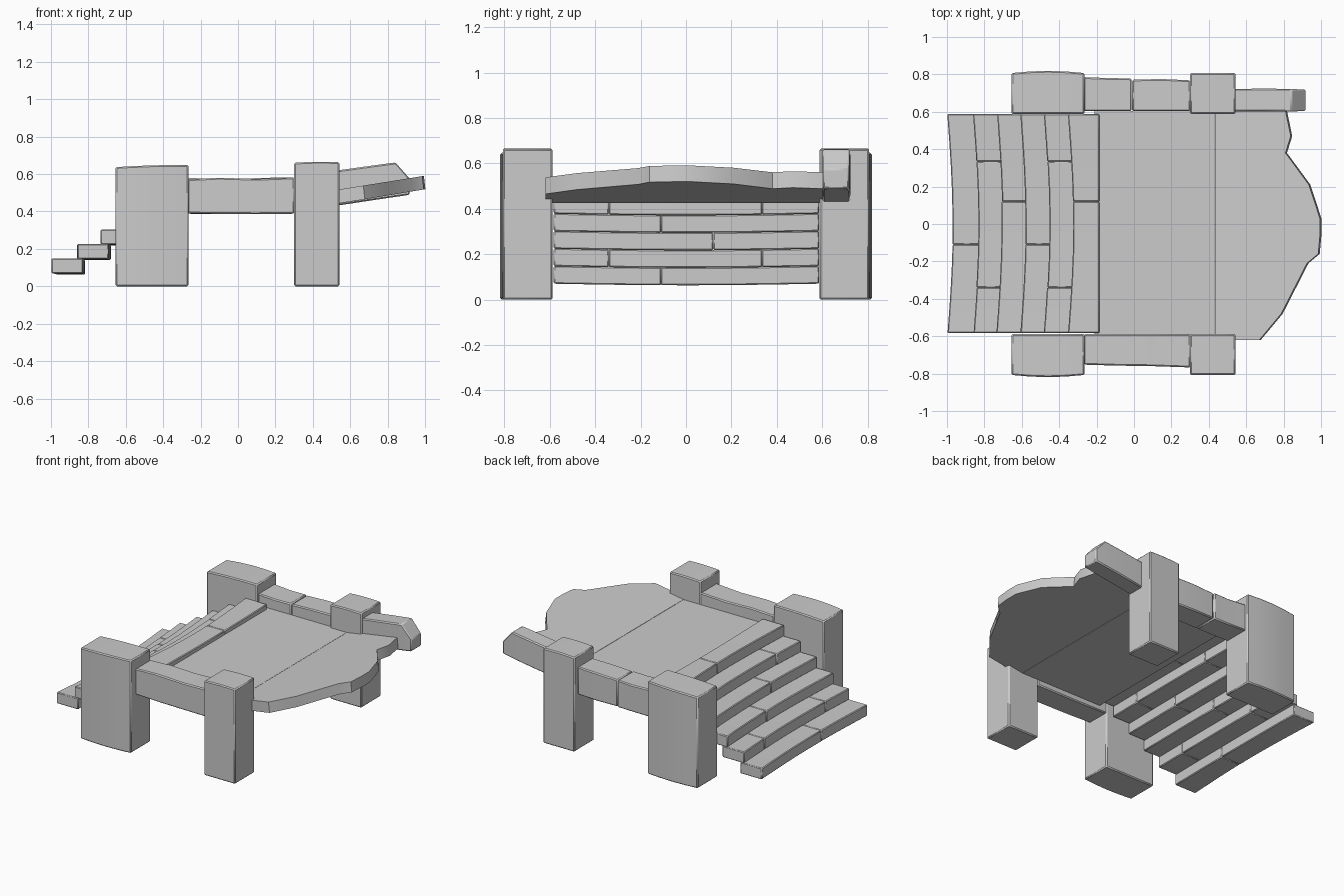
import bpy, bmesh, math, random

if "Cube" in bpy.data.objects:
    bpy.data.objects.remove(bpy.data.objects["Cube"])

random.seed(4)
stone = bpy.data.materials.new("grey_stone")
stone.diffuse_color = (0.6, 0.6, 0.6, 1)
stone.use_nodes = True
stone.node_tree.nodes["Principled BSDF"].inputs["Base Color"].default_value = stone.diffuse_color


def finish(name, bm, bevel):
    bmesh.ops.recalc_face_normals(bm, faces=bm.faces)
    mesh = bpy.data.meshes.new(name)
    bm.to_mesh(mesh)
    bm.free()
    mesh.materials.append(stone)
    ob = bpy.data.objects.new(name, mesh)
    bpy.context.collection.objects.link(ob)
    if bevel:
        mod = ob.modifiers.new("worn_edges", 'BEVEL')
        mod.width = bevel
        mod.limit_method = 'ANGLE'
        mod.angle_limit = math.radians(40)
    bpy.ops.object.select_all(action='DESELECT')
    ob.select_set(True)
    bpy.context.view_layer.objects.active = ob
    bpy.ops.object.shade_smooth_by_angle(angle=math.radians(30))
    return ob


def loft(name, axis, sections, bevel=0.007):
    """Stone block from rectangles (t, low, high, bottom, top) along x or y."""
    bm = bmesh.new()
    loops = []
    for t, a, b, z0, z1 in sections:
        corners = [(a, z0), (b, z0), (b, z1), (a, z1)]
        loops.append([bm.verts.new((t, s, z) if axis == 'x' else (s, t, z)) for s, z in corners])
    for p, q in zip(loops, loops[1:]):
        for i in range(4):
            j = (i + 1) % 4
            bm.faces.new((p[i], p[j], q[j], q[i]))
    bm.faces.new(loops[0])
    bm.faces.new(loops[-1])
    return finish(name, bm, bevel)


def prism(name, outline, bottom, top, flare=0.0):
    """Slab from a plan outline; bottom and top are height functions of x."""
    bm = bmesh.new()
    low = [bm.verts.new((x + (flare if x > 0.6 else 0), y, bottom(x))) for x, y in outline]
    high = [bm.verts.new((x, y, top(x))) for x, y in outline]
    n = len(outline)
    bm.faces.new(low)
    bm.faces.new(high)
    for i in range(n):
        j = (i + 1) % n
        bm.faces.new((low[i], low[j], high[j], high[i]))
    return finish(name, bm, 0)


# Four corner pillars, with gently crowned tops and outer faces
for side, s in (("front", -1), ("back", 1)):
    for kind, x0, x1, zl, zr in (("large", -0.655, -0.265, 0.637, 0.648),
                                 ("small", 0.30, 0.542, 0.66, 0.663)):
        secs = []
        for k in range(5):
            f = k / 4
            crown = math.sin(math.pi * f)
            outer = 0.807 + 0.012 * crown * (kind == "large")
            lo, hi = sorted((s * 0.588, s * outer))
            secs.append((x0 + (x1 - x0) * f, lo, hi, 0, zl + (zr - zl) * f + 0.004 * crown))
        loft(f"{side}_{kind}_pillar", 'x', secs)

# Parapet beams between the pillars
loft("front_beam", 'x', [(-0.268, -0.752, -0.588, 0.39, 0.572),
                         (-0.1, -0.757, -0.588, 0.387, 0.58),
                         (0.1, -0.76, -0.588, 0.386, 0.574),
                         (0.302, -0.767, -0.588, 0.388, 0.582)])
loft("back_beam_left", 'x', [(-0.268, 0.603, 0.785, 0.388, 0.58),
                             (-0.13, 0.603, 0.78, 0.386, 0.573),
                             (-0.013, 0.603, 0.778, 0.387, 0.576)])
loft("back_beam_right", 'x', [(-0.01, 0.603, 0.772, 0.387, 0.574),
                              (0.15, 0.603, 0.775, 0.386, 0.58),
                              (0.302, 0.603, 0.768, 0.388, 0.582)])
# Broken beam jutting past the back pillar
loft("broken_beam", 'x', [(0.535, 0.602, 0.722, 0.432, 0.62),
                          (0.70, 0.602, 0.724, 0.457, 0.643),
                          (0.842, 0.602, 0.722, 0.478, 0.662),
                          (0.918, 0.604, 0.718, 0.489, 0.575)])

# Flat deck and the tilted broken slab
prism("deck", [(-0.21, -0.59), (0.43, -0.59), (0.43, 0.605), (-0.21, 0.605)],
      lambda x: 0.425, lambda x: 0.5)
edge = [(0.432, -0.59), (0.53, -0.62), (0.67, -0.62), (0.787, -0.48), (0.925, -0.21),
        (0.985, -0.16), (0.994, -0.06), (0.994, 0.03), (0.935, 0.21), (0.81, 0.38),
        (0.838, 0.47), (0.81, 0.605), (0.432, 0.605)]
prism("broken_slab", edge, lambda x: 0.425 + 0.167 * (x - 0.43),
      lambda x: 0.5 + 0.16 * (x - 0.43), 0.008)

# Six bowed steps, each split into stone lengths
fronts = [-0.995, -0.857, -0.735, -0.61, -0.48, -0.35]
splits = [[-0.11], [-0.34, 0.335], [0.12]] * 2
for i, (x0, cuts) in enumerate(zip(fronts, splits)):
    z0 = 0.07 + 0.077 * i
    ends = [-0.583] + cuts + [0.587]
    for j, (ya, yb) in enumerate(zip(ends, ends[1:])):
        shift = random.uniform(-0.004, 0.004)
        secs = []
        for k in range(6):
            y = ya + (yb - ya) * k / 5
            bow = math.cos(y / 0.585 * math.pi / 2)
            front = x0 + 0.028 * bow + shift
            back = x0 + 0.165 + (0.012 * bow if i < 5 else 0)
            dip = 0.007 * bow
            secs.append((y, front, back, z0 - dip, z0 + 0.079 - dip))
        loft(f"step_{i + 1}_stone_{j + 1}", 'y', secs, 0.005)
